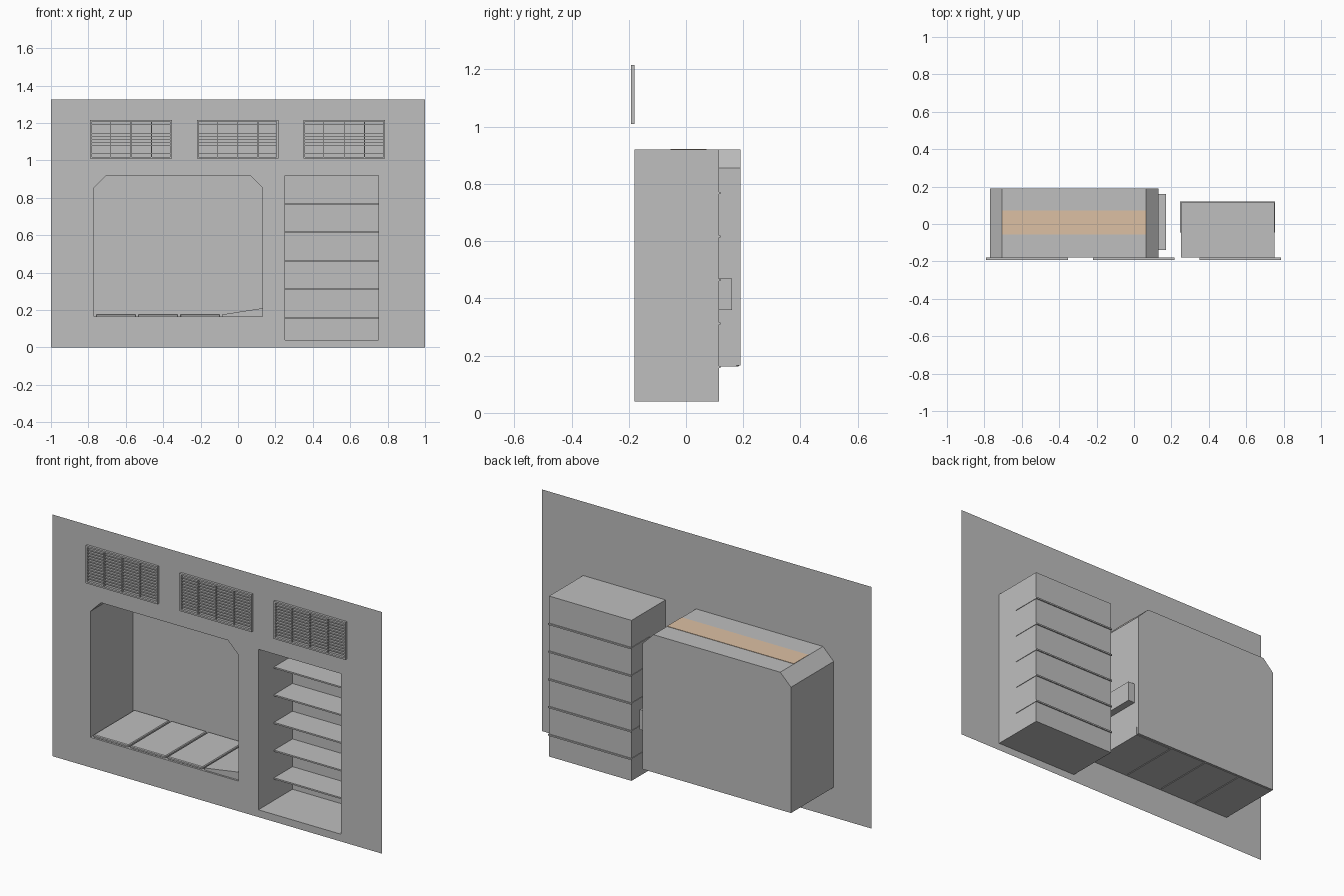
import bpy, bmesh
from mathutils import Vector

if "Cube" in bpy.data.objects:
    bpy.data.objects.remove(bpy.data.objects["Cube"])


def material(name, rgb):
    m = bpy.data.materials.new(name)
    m.use_nodes = True
    m.diffuse_color = (*rgb, 1)
    m.node_tree.nodes["Principled BSDF"].inputs["Base Color"].default_value = (*rgb, 1)
    return m


GREY = material("plain grey", (0.52, 0.52, 0.52))
PEACH = material("warm light", (0.72, 0.53, 0.37))
FRONT = -0.18


def finish(name, bm, mat=GREY):
    mesh = bpy.data.meshes.new(name)
    bm.to_mesh(mesh)
    bm.free()
    mesh.materials.append(mat)
    obj = bpy.data.objects.new(name, mesh)
    bpy.context.collection.objects.link(obj)
    return obj


def rect(a0, a1, b0, b1):
    return [(a0, b0), (a1, b0), (a1, b1), (a0, b1)]


def add_boxes(bm, boxes):
    for x0, x1, y0, y1, z0, z1 in boxes:
        ret = bmesh.ops.create_cube(bm, size=1)
        for v in ret["verts"]:
            v.co = Vector(((x0 + x1) / 2 + v.co.x * (x1 - x0),
                           (y0 + y1) / 2 + v.co.y * (y1 - y0),
                           (z0 + z1) / 2 + v.co.z * (z1 - z0)))


def sheet(bm, loops, place, normal):
    """Flat sheet: the first loop is the outline, the others are holes."""
    edges = []
    for loop in loops:
        vs = [bm.verts.new(place(*p)) for p in loop]
        edges += [bm.edges.new((vs[i - 1], vs[i])) for i in range(len(vs))]
    ret = bmesh.ops.triangle_fill(bm, use_beauty=True, edges=edges, normal=normal)
    for f in [g for g in ret["geom"] if isinstance(g, bmesh.types.BMFace)]:
        f.normal_update()
        if f.normal.dot(Vector(normal)) < 0:
            f.normal_flip()


def niche(bm, loop, place, near, far, skip=()):
    """Open recess: side strips and an end face, facing inwards."""
    centre = sum((Vector(place(*p, near)) for p in loop), Vector()) / len(loop)
    faces = []
    a = [bm.verts.new(place(*p, near)) for p in loop]
    b = [bm.verts.new(place(*p, far)) for p in loop]
    for i in range(len(loop)):
        j = (i + 1) % len(loop)
        if i not in skip:
            faces.append(bm.faces.new((a[i], a[j], b[j], b[i])))
    faces.append(bm.faces.new(b))
    for f in faces:
        f.normal_update()
        if f.normal.dot(centre - f.calc_center_median()) < 0:
            f.normal_flip()


def facing_y(u, v, d=FRONT):
    return (u, d, v)


def facing_x(u, v, d=0.13):
    return (d, u, v)


# Outlines of the openings
bunk = [(-0.77, 0.165), (0.13, 0.165), (0.13, 0.855),
        (0.065, 0.92), (-0.705, 0.92), (-0.77, 0.855)]
shelving = rect(0.25, 0.75, 0.04, 0.92)
pocket = rect(-0.14, 0.16, 0.36, 0.47)

# Wall panel with two openings
bm = bmesh.new()
sheet(bm, [rect(-1, 1, 0, 1.325), bunk, shelving], facing_y, (0, -1, 0))
finish("wall_panel", bm)

# Bunk recess, with a small pocket in its left side
bm = bmesh.new()
niche(bm, bunk, facing_y, FRONT, 0.19, skip=(1,))
sheet(bm, [rect(FRONT, 0.19, 0.165, 0.855), pocket], facing_x, (-1, 0, 0))
niche(bm, pocket, facing_x, 0.13, 0.17)
finish("bunk_recess", bm)

# Light strip in the bunk ceiling
bm = bmesh.new()
add_boxes(bm, [(-0.705, 0.065, -0.055, 0.072, 0.918, 0.922)])
finish("ceiling_light", bm, PEACH)

# Mattress pads
bm = bmesh.new()
add_boxes(bm, [(-0.76 + 0.225 * i, -0.545 + 0.225 * i, -0.17, 0.187, 0.162, 0.178)
               for i in range(3)])
pads = finish("mattress_pads", bm)
bevel = pads.modifiers.new("soft_edge", "BEVEL")
bevel.width = 0.004

# Raised head wedge
bm = bmesh.new()
add_boxes(bm, [(-0.085, 0.131, -0.17, 0.177, 0.162, 0.176)])
for v in bm.verts:
    if v.co.x > 0 and v.co.z > 0.17:
        v.co.z = 0.21
finish("head_wedge", bm)

# Shelving recess and its shelves
bm = bmesh.new()
niche(bm, shelving, facing_y, FRONT, 0.115)
finish("shelf_recess", bm)
bm = bmesh.new()
for i in range(5):
    z = 0.16 + 0.152 * i
    add_boxes(bm, [(0.247, 0.753, -0.045, 0.121, z - 0.004, z + 0.004)])
finish("shelves", bm)

# Vent grilles: frame, uprights and thin slats
W, H, RIM, LOW = 0.436, 0.206, 0.009, 1.01
for name, x in (("right", -0.79), ("middle", -0.22), ("left", 0.35)):
    back, front, top = FRONT, FRONT - 0.013, LOW + H
    bm = bmesh.new()
    add_boxes(bm, [(x, x + RIM, front, back, LOW, top),
                   (x + W - RIM, x + W, front, back, LOW, top),
                   (x + RIM, x + W - RIM, front, back, LOW, LOW + RIM),
                   (x + RIM, x + W - RIM, front, back, top - RIM, top)])
    finish(name + "_vent_frame", bm)
    bm = bmesh.new()
    for i in range(1, 4):
        u = x + W * i / 4
        add_boxes(bm, [(u - 0.002, u + 0.002, front + 0.002, back, LOW + RIM, top - RIM)])
    for i in range(1, 12):
        z = LOW + RIM + (H - 2 * RIM) * i / 12
        add_boxes(bm, [(x + RIM, x + W - RIM, front + 0.003, back, z - 0.001, z + 0.001)])
    finish(name + "_vent_slats", bm)
